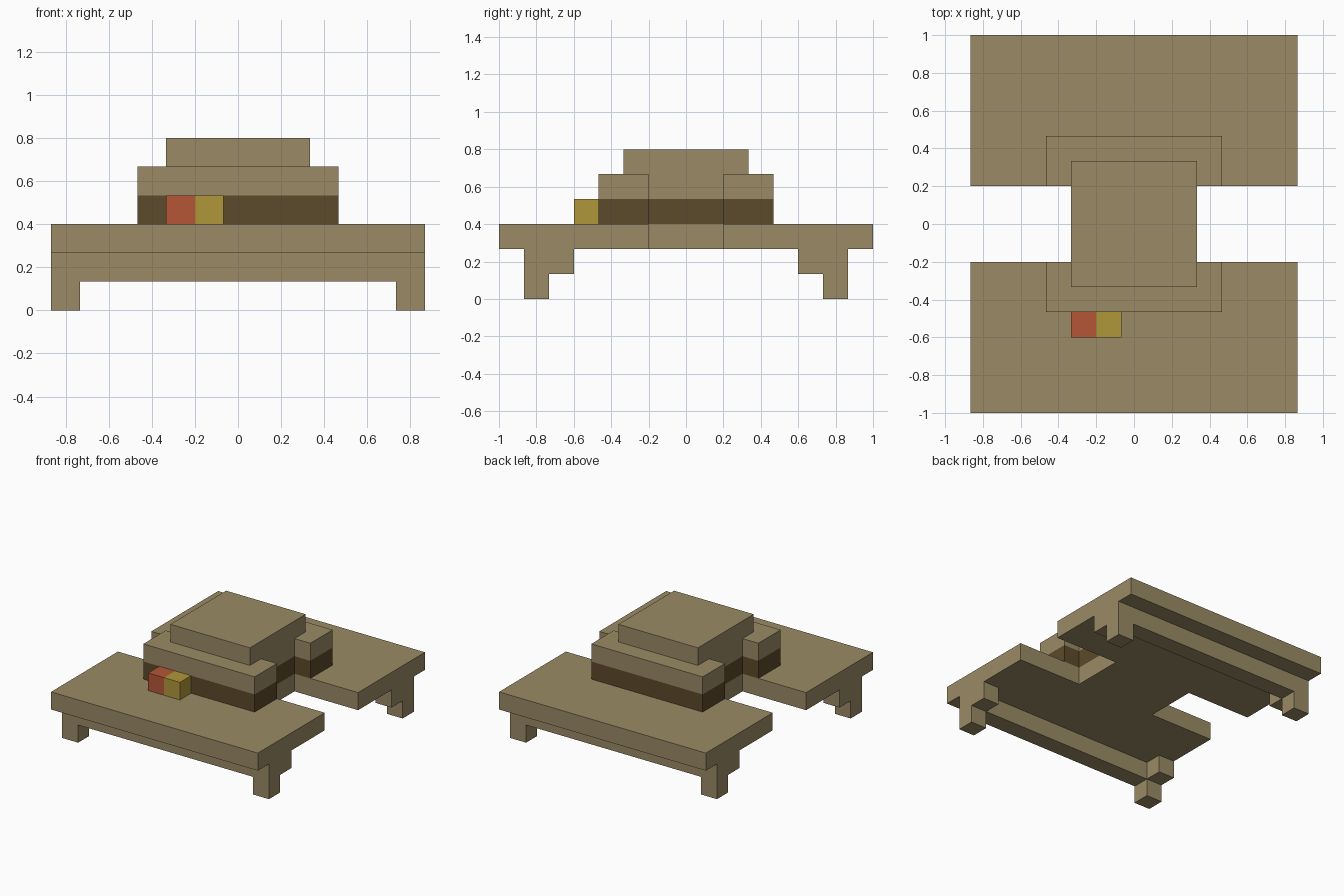
import bpy, bmesh

if "Cube" in bpy.data.objects:
    bpy.data.objects.remove(bpy.data.objects["Cube"])

U = 2 / 15  # size of one block


def material(name, color):
    m = bpy.data.materials.new(name)
    m.diffuse_color = (*color, 1)
    m.use_nodes = True
    m.node_tree.nodes["Principled BSDF"].inputs["Base Color"].default_value = m.diffuse_color
    return m


TAN = material("tan", (0.328, 0.258, 0.133))
BROWN = material("dark brown", (0.107, 0.069, 0.025))
RED = material("red", (0.46, 0.093, 0.037))
YELLOW = material("yellow", (0.434, 0.309, 0.042))


def prism(name, outline, z0, z1, mat, top=True, bottom=True):
    """Extrude an outline (in blocks) from z0 to z1, with optional caps."""
    bm = bmesh.new()
    low = [bm.verts.new((x * U, y * U, z0 * U)) for x, y in outline]
    high = [bm.verts.new((x * U, y * U, z1 * U)) for x, y in outline]
    n = len(outline)
    for i in range(n):
        j = (i + 1) % n
        bm.faces.new((low[i], low[j], high[j], high[i]))
    if top:
        bm.faces.new(high)
    if bottom:
        bm.faces.new(low[::-1])
    mesh = bpy.data.meshes.new(name)
    bm.to_mesh(mesh)
    bm.free()
    mesh.materials.append(mat)
    ob = bpy.data.objects.new(name, mesh)
    bpy.context.collection.objects.link(ob)
    return ob


def rect(x0, x1, y0, y1):
    x0, x1 = sorted((x0, x1))
    y0, y1 = sorted((y0, y1))
    return [(x0, y0), (x1, y0), (x1, y1), (x0, y1)]


def h_shape(hx, hy, waist=2.5, gap=1.5):
    """Rectangle with a notch in the middle of each side."""
    right = [(hx, -hy), (hx, -gap), (waist, -gap),
             (waist, gap), (hx, gap), (hx, hy)]
    return right + [(-x, -y) for x, y in right]


# Deck, dark window band, upper cabin and roof
prism("deck", h_shape(6.5, 7.5), 2, 3, TAN)
prism("window_band", h_shape(3.5, 3.5), 3, 4, BROWN, top=False, bottom=False)
prism("upper_cabin", h_shape(3.5, 3.5), 4, 5, TAN, bottom=False)
prism("roof", rect(-2.5, 2.5, -2.5, 2.5), 5, 6, TAN, bottom=False)

# Lamps on the front of the window band
prism("red_lamp", rect(-2.5, -1.5, -4.5, -3.5), 3, 4, RED)
prism("yellow_lamp", rect(-1.5, -0.5, -4.5, -3.5), 3, 4, YELLOW)

# Cross beams with stepped inner brackets and feet at the corners
for sy, end in ((-1, "front"), (1, "back")):
    beam = [(-6.5, 5.5), (-6.5, 4.5), (-5.5, 4.5), (-5.5, 5.5),
            (5.5, 5.5), (5.5, 4.5), (6.5, 4.5), (6.5, 5.5),
            (6.5, 6.5), (-6.5, 6.5)]
    # rotating by half a turn keeps the winding
    prism(end + "_beam", [(x * sy, y * sy) for x, y in beam], 1, 2, TAN, top=False)
    for sx, side in ((-1, "left"), (1, "right")):
        prism(f"{end}_{side}_foot", rect(sx * 5.5, sx * 6.5, sy * 5.5, sy * 6.5),
              0, 1, TAN, top=False)
